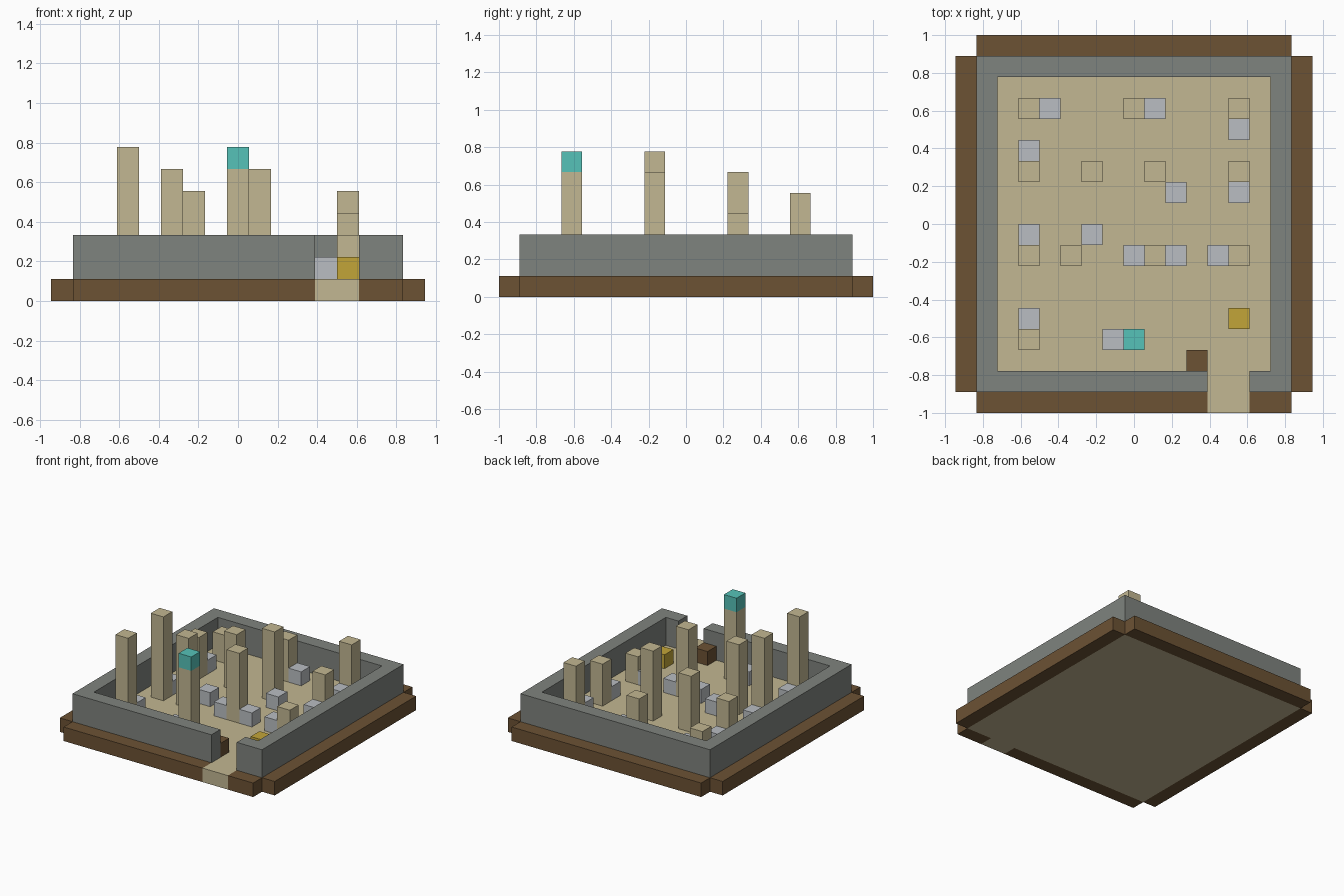
import bpy, bmesh

cube = bpy.data.objects.get("Cube")
if cube:
    bpy.data.objects.remove(cube, do_unlink=True)

U = 1 / 9                 # one block
NX, NY = 17, 18           # footprint in blocks


def material(name, rgb):
    lin = [((c / 255 + 0.055) / 1.055) ** 2.4 for c in rgb] + [1.0]
    m = bpy.data.materials.new(name)
    m.use_nodes = True
    m.diffuse_color = lin
    bsdf = next(n for n in m.node_tree.nodes if n.type == 'BSDF_PRINCIPLED')
    bsdf.inputs["Base Color"].default_value = lin
    return m


SAND = material("sand", (194, 183, 146))
STONE = material("dark stone", (127, 131, 126))
EARTH = material("brown earth", (108, 82, 52))
RUBBLE = material("pale stone", (186, 190, 194))
TEAL = material("teal", (86, 194, 184))
GOLD = material("gold", (194, 165, 56))


def slab(name, outline, low, high, mat):
    """Extrude an outline given in block units between two levels."""
    bm = bmesh.new()
    face = bm.faces.new([bm.verts.new(((x - NX / 2) * U, (y - NY / 2) * U, low * U))
                         for x, y in outline])
    up = bmesh.ops.extrude_face_region(bm, geom=[face], use_keep_orig=True)["geom"]
    bmesh.ops.translate(bm, vec=(0, 0, (high - low) * U),
                        verts=[g for g in up if isinstance(g, bmesh.types.BMVert)])
    bmesh.ops.recalc_face_normals(bm, faces=bm.faces)
    mesh = bpy.data.meshes.new(name)
    bm.to_mesh(mesh)
    bm.free()
    mesh.materials.append(mat)
    obj = bpy.data.objects.new(name, mesh)
    bpy.context.collection.objects.link(obj)
    return obj


def box(name, x0, y0, x1, y1, low, high, mat):
    return slab(name, [(x0, y0), (x1, y0), (x1, y1), (x0, y1)], low, high, mat)


def block(name, x, y, low, high, mat):
    return box(name, x, y, x + 1, y + 1, low, high, mat)


# Sand floor with a tongue running out through the gateway
slab("floor", [(1, 1), (12, 1), (12, 0), (14, 0), (14, 1), (16, 1), (16, 17), (1, 17)],
     0, 1, SAND)

# Earth banks around the floor
box("left_bank", 16, 1, 17, 17, 0, 1, EARTH)
box("right_bank", 0, 1, 1, 17, 0, 1, EARTH)
box("back_bank", 1, 17, 16, 18, 0, 1, EARTH)
box("front_bank_long", 1, 0, 12, 1, 0, 1, EARTH)
box("front_bank_short", 14, 0, 16, 1, 0, 1, EARTH)

# One continuous wall, open at the gateway
slab("wall", [(12, 1), (1, 1), (1, 17), (16, 17), (16, 1), (14, 1),
              (14, 2), (15, 2), (15, 16), (2, 16), (2, 2), (12, 2)], 1, 3, STONE)

# Pillars: column, row, top level
for x, y, top in [(3, 3, 7), (8, 3, 6), (3, 7, 7), (5, 7, 6), (9, 7, 6), (13, 7, 3),
                  (3, 11, 4), (6, 11, 5), (9, 11, 6), (13, 11, 4),
                  (3, 14, 3), (8, 14, 4), (13, 14, 5)]:
    block("pillar", x, y, 1, top, SAND)
block("pillar_cap", 8, 3, 6, 7, TEAL)

# Fallen stones
for x, y in [(4, 14), (9, 14), (13, 13), (3, 12), (10, 10), (13, 10), (3, 8),
             (6, 8), (8, 7), (10, 7), (12, 7), (3, 4), (7, 3)]:
    block("fallen_stone", x, y, 1, 2, RUBBLE)

# Treasure and the crate beside the gateway
block("gold_block", 13, 4, 1, 2, GOLD)
block("crate", 11, 2, 1, 2, EARTH)
